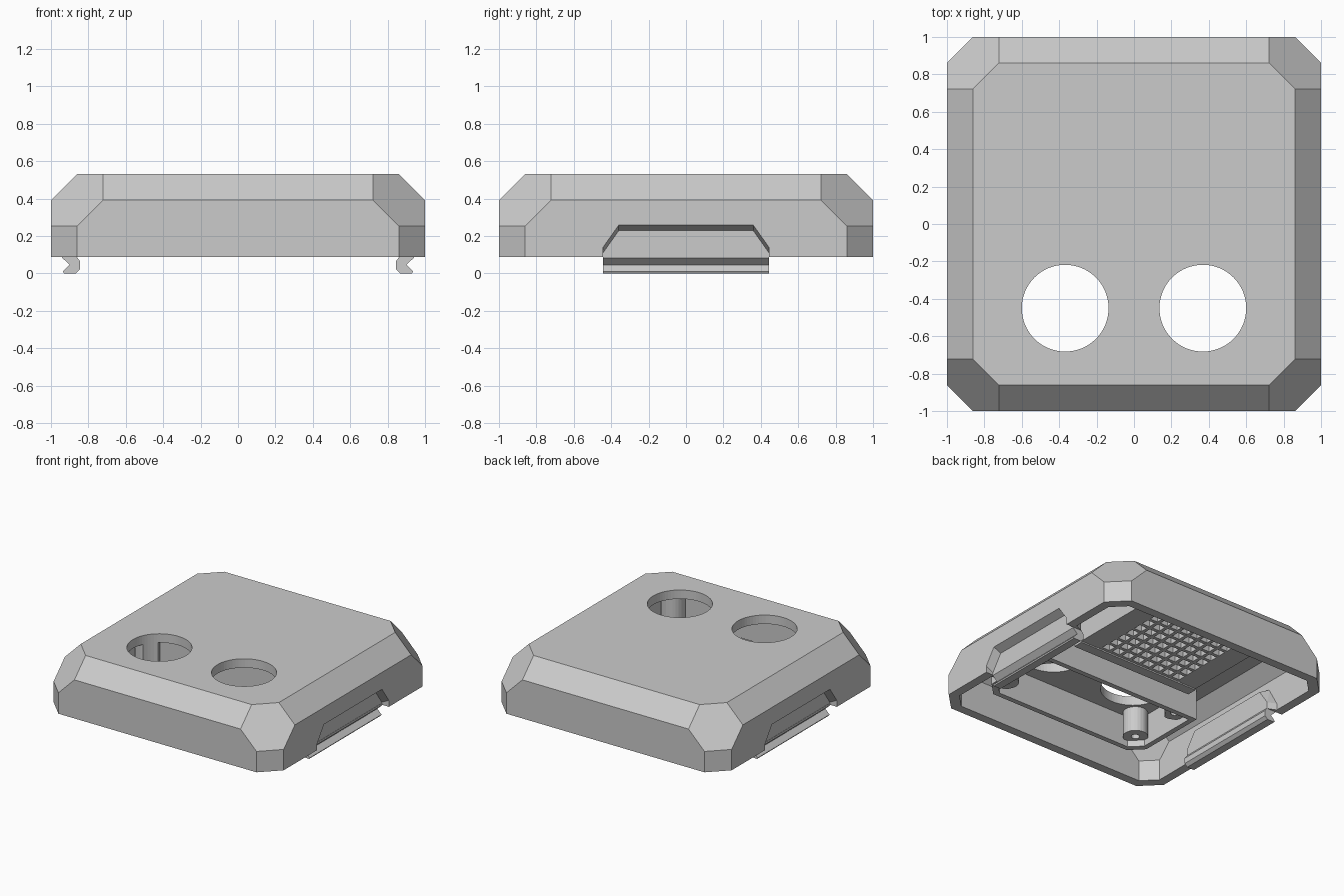
import bpy, bmesh, math

if "Cube" in bpy.data.objects:
    bpy.data.objects.remove(bpy.data.objects["Cube"])


def new_object(name, bm):
    bmesh.ops.recalc_face_normals(bm, faces=bm.faces)
    me = bpy.data.meshes.new(name)
    bm.to_mesh(me)
    bm.free()
    ob = bpy.data.objects.new(name, me)
    bpy.context.collection.objects.link(ob)
    return ob


def hull(name, pts):
    bm = bmesh.new()
    for p in pts:
        bm.verts.new(p)
    bmesh.ops.convex_hull(bm, input=bm.verts)
    bmesh.ops.dissolve_limit(bm, angle_limit=0.01, verts=bm.verts, edges=bm.edges)
    return new_object(name, bm)


def extrude(name, pts, vec):
    bm = bmesh.new()
    f = bm.faces.new([bm.verts.new(p) for p in pts])
    r = bmesh.ops.extrude_face_region(bm, geom=[f])
    bmesh.ops.translate(bm, vec=vec, verts=[v for v in r["geom"] if isinstance(v, bmesh.types.BMVert)])
    bm.faces.ensure_lookup_table()
    if f.is_valid and not any(len(e.link_faces) == 1 for e in f.edges):
        pass
    elif not f.is_valid:
        bmesh.ops.holes_fill(bm, edges=bm.edges)
    return new_object(name, bm)


def box(name, x0, x1, y0, y1, z0, z1):
    return hull(name, [(x, y, z) for x in (x0, x1) for y in (y0, y1) for z in (z0, z1)])


def cylinder(name, x, y, r, z0, z1, n=48):
    return hull(name, [(x + r * math.cos(2 * math.pi * i / n), y + r * math.sin(2 * math.pi * i / n), z)
                       for i in range(n) for z in (z0, z1)])


def cut(ob, cutter):
    m = ob.modifiers.new("cut", "BOOLEAN")
    m.operation, m.object, m.solver = "DIFFERENCE", cutter, "EXACT"
    bpy.context.view_layer.objects.active = ob
    bpy.ops.object.modifier_apply(modifier=m.name)
    me = cutter.data
    bpy.data.objects.remove(cutter)
    bpy.data.meshes.remove(me)


def chamfered_body(name, w, z0, top, c):
    q = [(w - c, w - 2 * c, top), (w - 2 * c, w - c, top), (w - 2 * c, w, top - c),
         (w - c, w, top - 2 * c), (w, w - c, top - 2 * c), (w, w - 2 * c, top - c),
         (w - c, w, z0), (w, w - c, z0)]
    return hull(name, [(sx * x, sy * y, z) for x, y, z in q for sx in (1, -1) for sy in (1, -1)])


# Chamfered shell, hollow and open underneath
shell = chamfered_body("shell", 1.0, 0.088, 0.53, 0.139)
cut(shell, chamfered_body("cavity", 0.93, 0.02, 0.46, 0.105))
for s in (1, -1):
    cut(shell, cylinder("round_opening", s * 0.368, -0.45, 0.232, 0.3, 0.7, 64))


# Side recesses with a backing pad inside the wall
def trapezoid(x, z_shift, z_low, grow=0.0):
    return [(x, s * y, z) for s in (1, -1) for y, z in
            ((0.445 + grow, z_low), (0.445 + grow, 0.14 + z_shift), (0.36 + grow, 0.26 + z_shift + grow))]


# Clip hook cross-section (x, z)
hook = [(0.87, 0.1), (0.94, 0.1), (0.94, 0.083), (0.90, 0.046), (0.936, 0.01), (0.93, 0.0),
        (0.868, 0.0), (0.845, 0.022), (0.845, 0.065)]
for s, side in ((1, "right"), (-1, "left")):
    cut(shell, hull("recess", [(s * x, y, z) for x, y, z in
                               trapezoid(1.005, 0.0, 0.05) + trapezoid(0.938, -0.032, 0.05)]))
    hull(side + "_recess_pad", [(s * x, y, z) for x, y, z in
                                trapezoid(0.865, 0.0, 0.088) + trapezoid(0.934, 0.0, 0.088, 0.03)])
    extrude(side + "_clip", [(s * x, -0.445, z) for x, z in hook], (0, 0.89, 0))


# Front compartment wall hanging from the ceiling
def compartment(name, w, y0, y1, c, z0, z1):
    return hull(name, [(s * x, y, z) for s in (1, -1) for z in (z0, z1)
                       for x, y in ((w, y1), (w, y0 + c), (w - c, y0))])


wall = compartment("compartment_wall", 0.72, -0.82, -0.165, 0.1, 0.215, 0.468)
cut(wall, compartment("compartment_space", 0.68, -0.78, -0.205, 0.085, 0.1, 0.6))

# Screw bosses
for s in (1, -1):
    for y in (-0.70, -0.265):
        boss = cylinder("screw_boss", s * 0.6, y, 0.09, 0.265, 0.468, 24)
        cut(boss, cylinder("screw_hole", s * 0.6, y, 0.03, 0.2, 0.42, 16))
        cut(boss, cylinder("opening_clearance", s * 0.368, -0.45, 0.232, 0.2, 0.7, 64))

# Grille block under the ceiling
gx, gy0, gy1, z0, z1 = 0.37, 0.06, 0.68, 0.30, 0.466
for i in range(9):
    x = -gx + i * 2 * gx / 8
    box("grille_bar_long", x - 0.013, x + 0.013, gy0, gy1, z0, z1)
for i in range(8):
    y = gy0 + i * (gy1 - gy0) / 7
    box("grille_bar_cross", -gx, gx, y - 0.013, y + 0.013, z0 + 0.001, z1)
for s in (1, -1):
    a, b = sorted((s * 0.38, s * 0.53))
    box("grille_side_strip", a, b, 0.0, 0.74, z0, z1)
box("grille_front_strip", -0.53, 0.53, -0.03, 0.05, z0 - 0.01, z1)
box("grille_back_strip", -0.53, 0.53, 0.69, 0.74, z0 + 0.002, z1)
